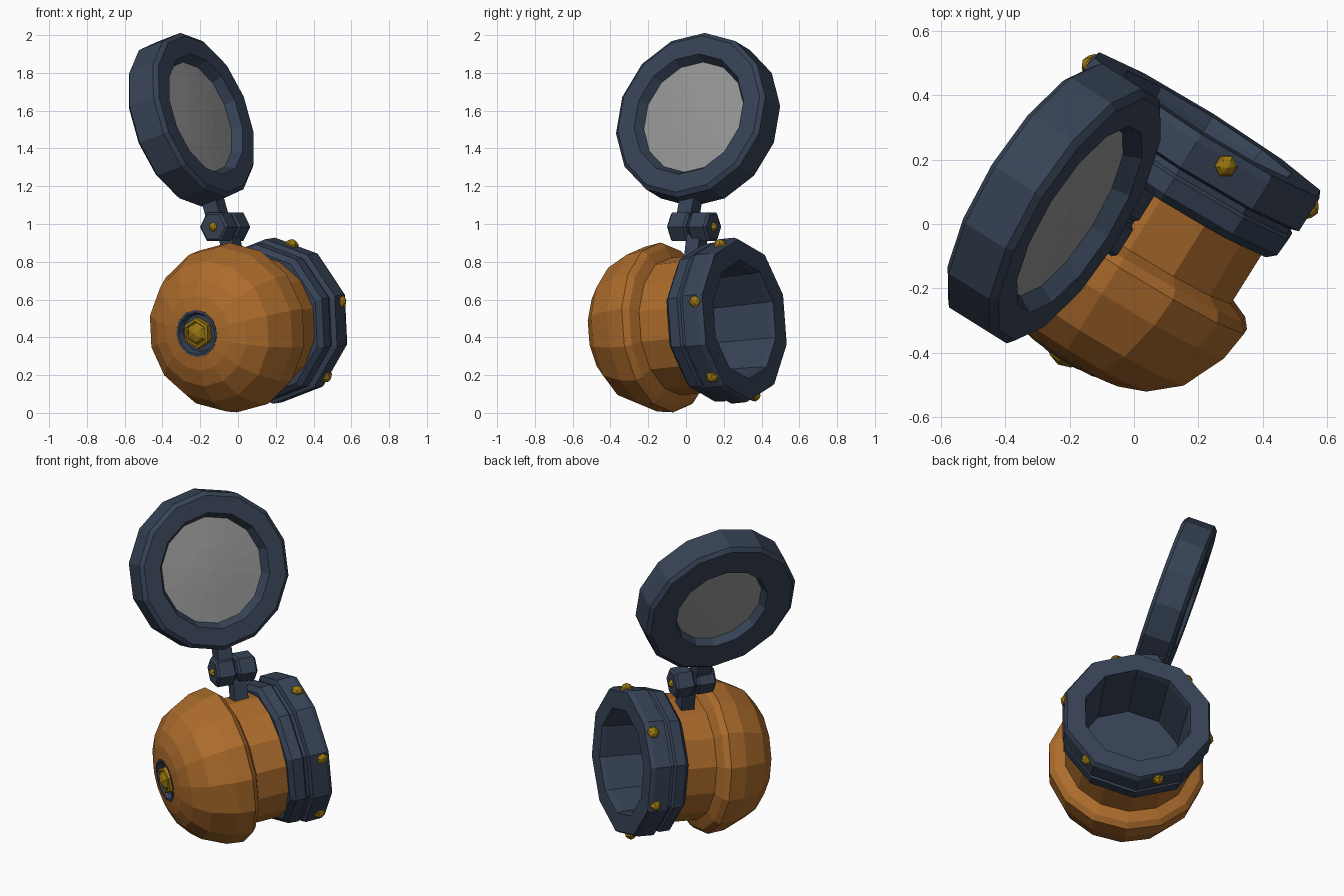
import bpy, bmesh, math
from mathutils import Matrix, Vector

cube = bpy.data.objects.get("Cube")
if cube:
    bpy.data.objects.remove(cube)


def material(name, colour):
    m = bpy.data.materials.new(name)
    m.use_nodes = True
    m.diffuse_color = (*colour, 1)
    m.node_tree.nodes["Principled BSDF"].inputs["Base Color"].default_value = (*colour, 1)
    return m


COPPER = material("copper", (0.41, 0.148, 0.025))
NAVY = material("dark_blue_metal", (0.037, 0.055, 0.092))
GOLD = material("dull_gold", (0.32, 0.18, 0.006))
GLASS = material("grey_glass", (0.3, 0.3, 0.3))


def frame(origin, axis, up):
    """Matrix whose local z follows axis and local y leans towards up."""
    z = Vector(axis).normalized()
    x = Vector(up).cross(z).normalized()
    m = Matrix((x, z.cross(x), z)).transposed().to_4x4()
    m.translation = origin
    return m


def finish(name, bm, mat, matrix):
    bmesh.ops.remove_doubles(bm, verts=bm.verts, dist=0.0001)
    bmesh.ops.recalc_face_normals(bm, faces=bm.faces)
    mesh = bpy.data.meshes.new(name)
    bm.to_mesh(mesh)
    bm.free()
    mesh.materials.append(mat)
    ob = bpy.data.objects.new(name, mesh)
    ob.matrix_world = matrix
    bpy.context.collection.objects.link(ob)
    return ob


def lathe(name, profile, sides, mat, matrix, closed=False):
    """Revolve (height, radius) points round local z, first corner up."""
    bm = bmesh.new()
    rings = []
    for h, r in profile:
        angles = [2 * math.pi * i / sides for i in range(sides)]
        rings.append([bm.verts.new((r * math.sin(a), r * math.cos(a), h)) for a in angles])
    pairs = list(zip(rings, rings[1:]))
    if closed:
        pairs.append((rings[-1], rings[0]))
    for low, high in pairs:
        for i in range(sides):
            j = (i + 1) % sides
            bm.faces.new((low[i], low[j], high[j], high[i]))
    return finish(name, bm, mat, matrix)


def strut(name, start, end, width, side):
    """Square bar between two points."""
    start, end = Vector(start), Vector(end)
    bm = bmesh.new()
    bmesh.ops.create_cube(bm, size=1)
    bmesh.ops.scale(bm, verts=bm.verts, vec=(width, width, (end - start).length))
    finish(name, bm, NAVY, frame((start + end) / 2, end - start, side))


# Main directions: the barrel points back and slightly upward
UP = Vector((0, 0, 1))
TURN, RISE = math.radians(58), math.radians(5)
along = Vector((math.cos(TURN), math.sin(TURN), 0))
across = Vector((math.sin(TURN), -math.cos(TURN), 0))
axis = along * math.cos(RISE) + UP * math.sin(RISE)
body = frame((0.026, -0.016, 0.461), axis, UP)

# Copper shell: domed nose and straight neck
lathe("copper_shell", [(-0.44, 0.11), (-0.464, 0.125), (-0.452, 0.2), (-0.417, 0.285),
                       (-0.338, 0.375), (-0.2, 0.438), (-0.1, 0.451), (-0.07, 0.425),
                       (-0.045, 0.365), (0.17, 0.365)], 14, COPPER, body)

# Collar with stepped bands and a hollow
lathe("collar", [(0.14, 0.34), (0.14, 0.39), (0.165, 0.418), (0.225, 0.422), (0.235, 0.408),
                 (0.255, 0.408), (0.265, 0.437), (0.36, 0.437), (0.385, 0.425), (0.385, 0.315),
                 (0.355, 0.308), (0, 0.295), (0, 0)], 10, NAVY, body)

# Recessed nose socket and hexagonal nut
lathe("nose_socket", [(-0.435, 0), (-0.435, 0.1), (-0.466, 0.112), (-0.466, 0.126), (-0.44, 0.126)],
      12, NAVY, body)
lathe("nose_nut", [(-0.42, 0.085), (-0.47, 0.082), (-0.475, 0.066), (-0.465, 0.06),
                   (-0.482, 0.045), (-0.497, 0)], 6, GOLD, body)


def bolt(name, origin, direction, radius):
    lathe(name, [(-0.03, radius), (0.006, radius), (0.02, radius * 0.6), (0.03, 0)], 6, GOLD,
          frame(origin, direction, axis if abs(direction.dot(along)) < 0.7 else UP))


# Six bolts round the collar
for i in range(6):
    a = math.radians(16 + 60 * i)
    out = body.to_3x3() @ Vector((-math.sin(a), math.cos(a), 0))
    bolt("collar_bolt_%d" % (i + 1), body.translation + axis * 0.34 + out * 0.419, out, 0.036)

# Hinge: two hexagonal knuckles, a pin and bolt heads
hinge = Vector((-0.068, 0.043, 0.985))
hinge_frame = frame(hinge, along, across)
for name, low, high in (("lid_knuckle", -0.122, -0.006), ("body_knuckle", 0.006, 0.122)):
    lathe(name, [(low, 0), (low, 0.075), (low + 0.012, 0.088), (high - 0.012, 0.088),
                 (high, 0.075), (high, 0)], 6, NAVY, hinge_frame)
lathe("hinge_pin", [(-0.1, 0.07), (0.1, 0.07)], 6, NAVY, hinge_frame)
for name, sign in (("hinge_bolt_front", -1), ("hinge_bolt_back", 1)):
    bolt(name, hinge + along * sign * 0.112, along * sign, 0.03)

# Round lid, tilted open, with a narrower opening on its outer side
TILT = math.radians(18)
normal = across * math.cos(TILT) + UP * math.sin(TILT)
lid_up = UP * math.cos(TILT) - across * math.sin(TILT)
centre = Vector((-0.248, 0.064, 1.552))
lid = frame(centre, normal, UP)
lathe("lid_ring", [(-0.098, 0.28), (-0.098, 0.435), (-0.078, 0.458), (0.078, 0.458),
                   (0.098, 0.435), (0.098, 0.335), (0.045, 0.306), (-0.04, 0.262)],
      14, NAVY, lid, closed=True)
lathe("lid_lens", [(-0.058, 0), (-0.055, 0.12), (-0.045, 0.27), (0.045, 0.31),
                   (0.058, 0.13), (0.062, 0)], 14, GLASS, lid)

# Struts joining the lid and the shell to the hinge
lid_foot = hinge - along * 0.05
strut("lid_strut", lid_foot, lid_foot + lid_up * 0.18, 0.088, along)
body_foot = hinge + along * 0.025
strut("body_strut", body_foot, body_foot - UP * 0.19 + across * 0.04, 0.082, along)
